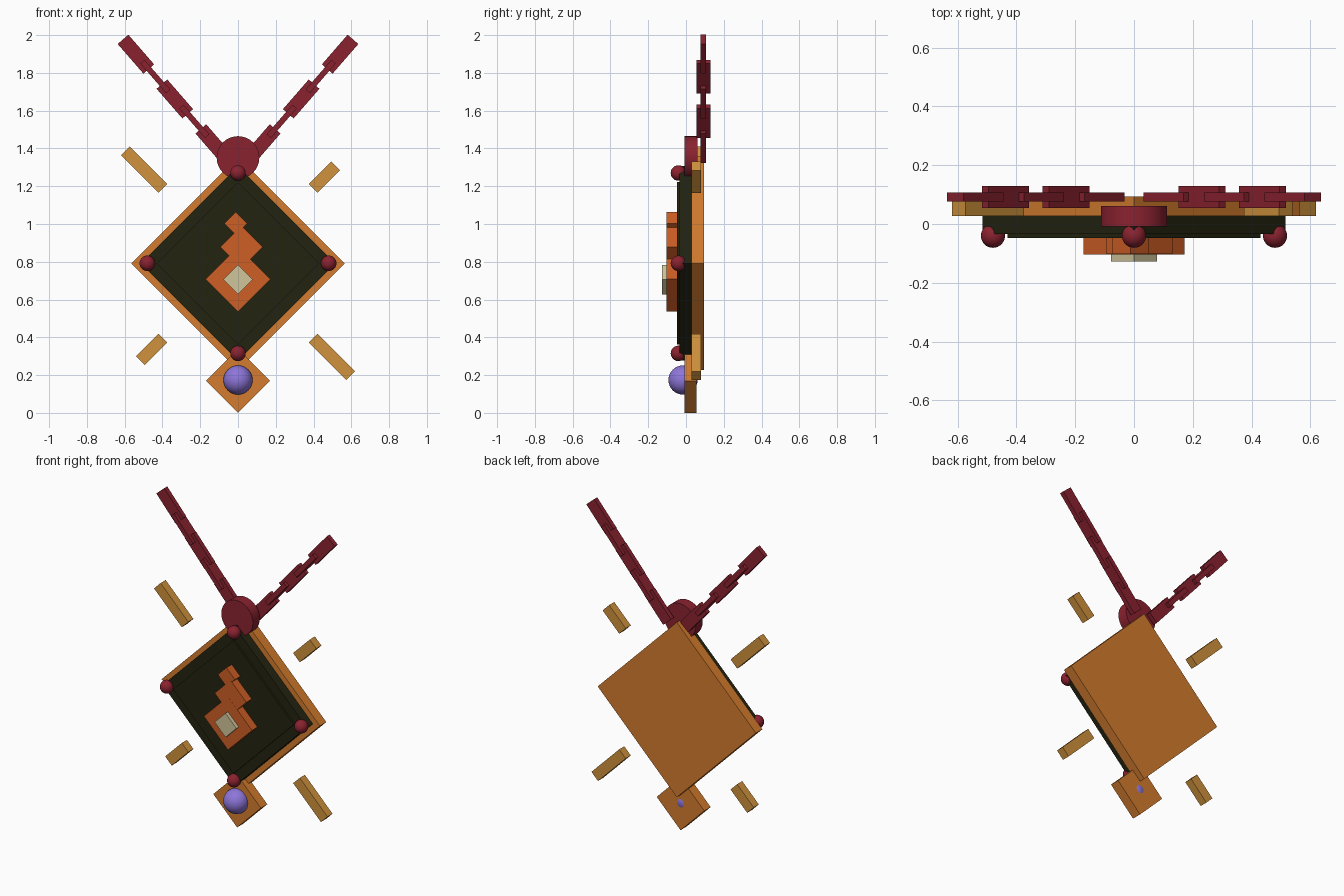
import bpy, math

if "Cube" in bpy.data.objects:
    bpy.data.objects.remove(bpy.data.objects["Cube"])


def colour(name, r, g, b):
    def lin(c):
        c /= 255
        return c / 12.92 if c <= 0.04045 else ((c + 0.055) / 1.055) ** 2.4
    m = bpy.data.materials.new(name)
    m.diffuse_color = (lin(r), lin(g), lin(b), 1)
    m.use_nodes = True
    m.node_tree.nodes["Principled BSDF"].inputs["Base Color"].default_value = m.diffuse_color
    return m


AMBER = colour("amber_wood", 212, 124, 46)
GOLD = colour("gold", 208, 146, 60)
DARK = colour("dark_olive", 35, 35, 17)
RED = colour("crimson", 138, 34, 47)
ORANGE = colour("burnt_orange", 206, 94, 37)
CREAM = colour("cream", 208, 197, 155)
PURPLE = colour("violet", 142, 118, 218)


def finish(name, mat):
    ob = bpy.context.object
    ob.name = name
    ob.data.materials.append(mat)
    return ob


def bar(name, mat, x, z, length, width, y0, y1, angle):
    """Box in the xz plane, its length turned by angle degrees above +x."""
    bpy.ops.mesh.primitive_cube_add(size=1, location=(x, (y0 + y1) / 2, z))
    ob = finish(name, mat)
    ob.scale = (length, y1 - y0, width)
    ob.rotation_euler = (0, -math.radians(angle), 0)


def diamond(name, mat, x, z, half, y0, y1):
    side = half * math.sqrt(2)
    bar(name, mat, x, z, side, side, y0, y1, 45)


def ball(name, mat, x, y, z, r):
    bpy.ops.mesh.primitive_uv_sphere_add(segments=32, ring_count=16, radius=r,
                                         location=(x, y, z))
    finish(name, mat)
    bpy.ops.object.shade_smooth()


# Layered body
MID = 0.792
diamond("back_frame", AMBER, 0, MID, 0.565, 0.028, 0.094)
diamond("dark_panel", DARK, 0, MID, 0.515, -0.034, 0.028)
diamond("raised_panel", DARK, 0, MID, 0.43, -0.047, -0.034)

# Stacked emblem on the panel
diamond("emblem_base", ORANGE, 0, 0.708, 0.172, -0.103, -0.047)
diamond("emblem_middle", ORANGE, 0.018, 0.878, 0.113, -0.1025, -0.047)
diamond("emblem_tip", ORANGE, -0.012, 1.003, 0.061, -0.102, -0.047)
diamond("emblem_inlay", CREAM, 0, 0.705, 0.078, -0.128, -0.103)

# Corner studs
for i, (x, z) in enumerate([(-0.48, MID), (0.48, MID), (0, 1.27), (0, 0.315)]):
    ball(f"corner_stud_{i}", RED, x, -0.04, z, 0.041)

# Bottom pendant with its gem
diamond("pendant", AMBER, 0, 0.17, 0.17, -0.009, 0.056)
ball("pendant_gem", PURPLE, 0, -0.016, 0.174, 0.077)

# Top disc
bpy.ops.mesh.primitive_cylinder_add(vertices=32, radius=0.113, depth=0.07,
                                    location=(0, 0.026, 1.352),
                                    rotation=(math.pi / 2, 0, 0))
finish("top_disc", RED)
bpy.ops.object.shade_smooth_by_angle()

# Floating rays: long and short pairs on opposite diagonals
for s in (-1, 1):
    bar("long_ray", GOLD, 0.497 * s, MID - 0.496 * s, 0.28, 0.066, 0.028, 0.08, -45)
    bar("short_ray", GOLD, 0.457 * s, MID + 0.456 * s, 0.168, 0.066, 0.028, 0.08, 45)

# Two chains of links, alternately flat and turned on edge
ANGLE, STEP = 49, 0.157
for s in (-1, 1):
    for i in range(5):
        x = 0.1285 + i * STEP * math.cos(math.radians(ANGLE))
        z = 1.425 + i * STEP * math.sin(math.radians(ANGLE))
        wide, deep = (0.075, 0.03) if i % 2 == 0 else (0.03, 0.075)
        bar("chain_link", RED, s * x, z, 0.208, wide,
            0.092 - deep / 2, 0.092 + deep / 2, s * ANGLE)
